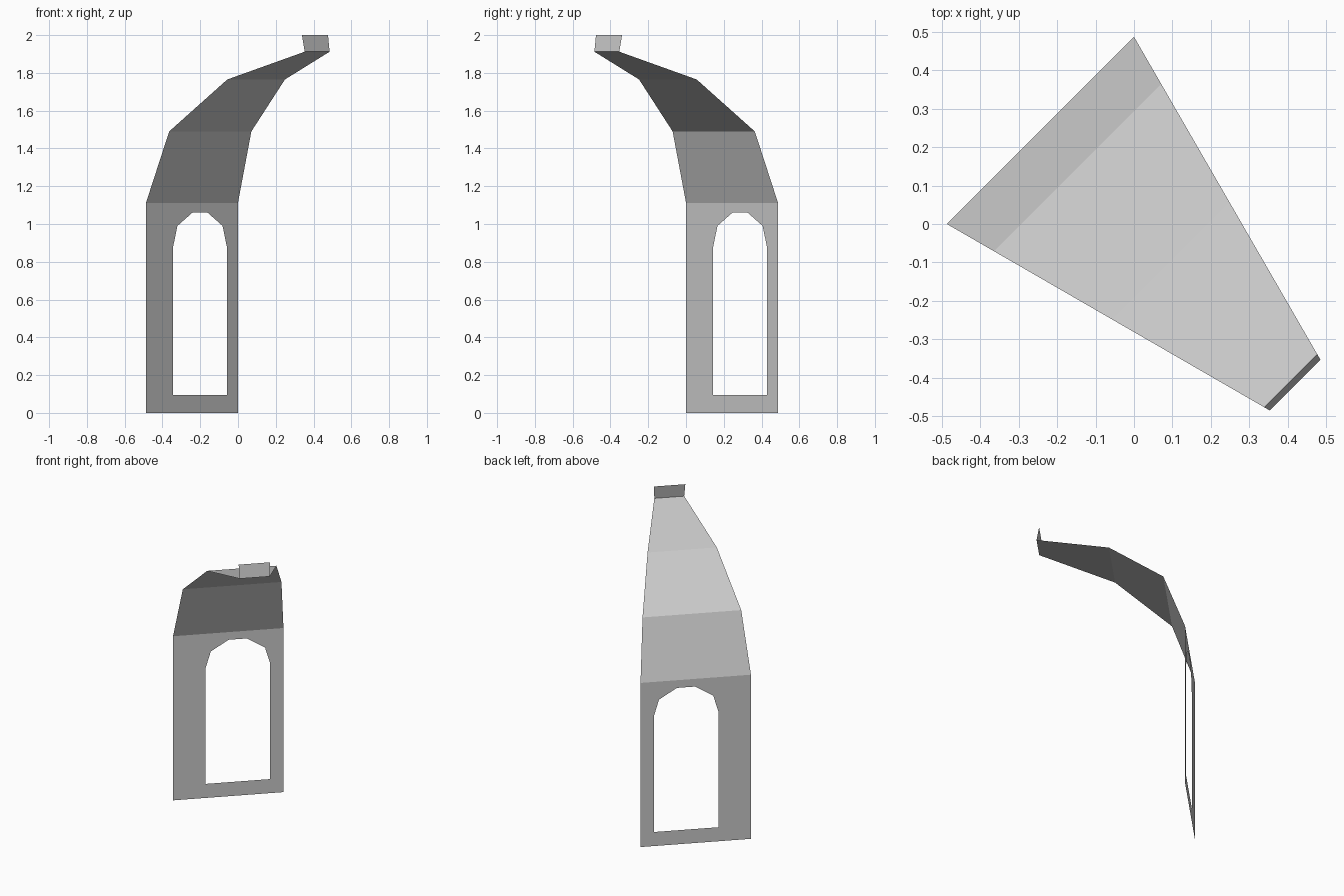
import bpy, bmesh, math
from mathutils import Vector

if "Cube" in bpy.data.objects:
    bpy.data.objects.remove(bpy.data.objects["Cube"])

# One 30-degree slice of a twelve-sided domed hall, made of thin single sheets
APEX = Vector((0.665, -0.665, 0))
S = math.sqrt(0.5)
OUT, SIDE = Vector((-S, S, 0)), Vector((S, S, 0))
HALF = math.tan(math.radians(15))


def point(u, r, z):
    """u sideways along the slice, r outward from the dome axis, z up"""
    return APEX + OUT * r + SIDE * u + Vector((0, 0, z))


def finish(name, bm):
    mesh = bpy.data.meshes.new(name)
    bm.to_mesh(mesh)
    bm.free()
    bpy.context.collection.objects.link(bpy.data.objects.new(name, mesh))


def loft(name, profile):
    """Facets between successive (radius, height) rows, facing outward"""
    bm = bmesh.new()
    rows = [[bm.verts.new(point(s * r * HALF, r, z)) for s in (1, -1)]
            for r, z in profile]
    for (a, b), (c, d) in zip(rows, rows[1:]):
        bm.faces.new((a, b, d, c))
    finish(name, bm)


# Wall with an arched window opening
R, EAVES = 1.285, 1.112
w = R * HALF
outline = [(w, 0), (-w, 0), (-w, EAVES), (w, EAVES)]
half_arch = [(0.201, 0.095), (0.201, 0.88), (0.169, 0.99), (0.057, 1.06)]
centre = 0.060
opening = ([(centre + u, z) for u, z in half_arch]
           + [(centre - u, z) for u, z in reversed(half_arch)])
bm = bmesh.new()
for ring in (outline, opening):
    vs = [bm.verts.new(point(u, R, z)) for u, z in ring]
    for a, b in zip(vs, vs[1:] + vs[:1]):
        bm.edges.new((a, b))
bmesh.ops.triangle_fill(bm, edges=bm.edges[:], use_beauty=True, normal=OUT)
finish("window_wall", bm)

# Faceted roof curving in toward the dome axis
loft("roof", [(R, EAVES), (1.148, 1.49), (0.805, 1.765), (0.348, 1.912)])

# Small upright rim around the roof opening, leaning slightly outward
loft("roof_rim", [(0.348, 1.912), (0.364, 2.0)])
